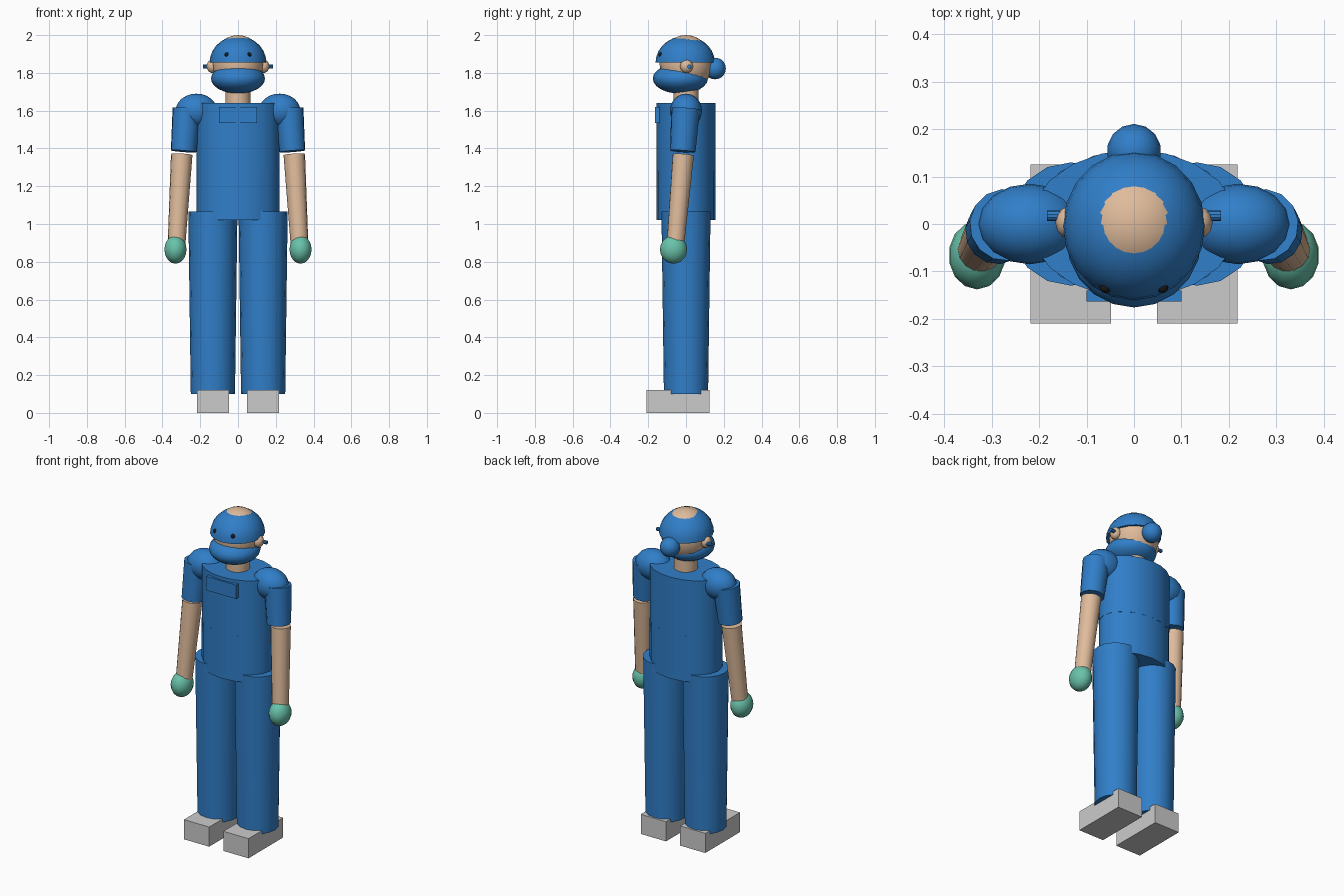
import bpy, bmesh, math
from mathutils import Vector, Matrix

if "Cube" in bpy.data.objects:
    bpy.data.objects.remove(bpy.data.objects["Cube"])


def material(name, rgb):
    m = bpy.data.materials.new(name)
    m.diffuse_color = (*rgb, 1)
    m.use_nodes = True
    m.node_tree.nodes["Principled BSDF"].inputs["Base Color"].default_value = m.diffuse_color
    return m


BLUE = material("scrub_blue", (0.03, 0.21, 0.58))
SKIN = material("skin", (0.74, 0.50, 0.33))
GREEN = material("glove_green", (0.14, 0.54, 0.40))
BLACK = material("black", (0.01, 0.01, 0.012))


def finish(name, bm, mat, smooth=True):
    bmesh.ops.recalc_face_normals(bm, faces=bm.faces)
    me = bpy.data.meshes.new(name)
    bm.to_mesh(me)
    bm.free()
    ob = bpy.data.objects.new(name, me)
    bpy.context.collection.objects.link(ob)
    if mat:
        me.materials.append(mat)
    if smooth:
        bpy.ops.object.select_all(action='DESELECT')
        ob.select_set(True)
        bpy.context.view_layer.objects.active = ob
        bpy.ops.object.shade_smooth_by_angle(angle=math.radians(35))
    return ob


def ellipsoid(name, center, radii, mat, segs=16, rings=12, half=False):
    bm = bmesh.new()
    bmesh.ops.create_uvsphere(bm, u_segments=segs, v_segments=rings, radius=1)
    if half:
        geom = bm.verts[:] + bm.edges[:] + bm.faces[:]
        bmesh.ops.bisect_plane(bm, geom=geom, dist=1e-4, plane_co=(0, 0, 0),
                               plane_no=(0, 0, -1), clear_outer=True)
        bmesh.ops.holes_fill(bm, edges=[e for e in bm.edges if e.is_boundary])
    bmesh.ops.transform(bm, verts=bm.verts,
                        matrix=Matrix.Translation(center) @ Matrix.Diagonal((*radii, 1)))
    return finish(name, bm, mat)


def tube(name, start, end, r_start, r_end, mat, segs=16, depth_scale=1.0):
    """Capped, tapered cylinder between two points."""
    a, b = Vector(start), Vector(end)
    rot = Vector((0, 0, 1)).rotation_difference(b - a).to_matrix().to_4x4()
    bm = bmesh.new()
    bmesh.ops.create_cone(bm, cap_ends=True, segments=segs, radius1=r_start,
                          radius2=r_end, depth=(b - a).length)
    bmesh.ops.transform(bm, verts=bm.verts, matrix=Matrix.Translation((a + b) / 2)
                        @ rot @ Matrix.Diagonal((1, depth_scale, 1, 1)))
    return finish(name, bm, mat)


def box(name, lo, hi, mat=None):
    lo, hi = Vector(lo), Vector(hi)
    bm = bmesh.new()
    bmesh.ops.create_cube(bm, size=1)
    bmesh.ops.transform(bm, verts=bm.verts, matrix=Matrix.Translation((lo + hi) / 2)
                        @ Matrix.Diagonal((*(hi - lo), 1)))
    return finish(name, bm, mat, smooth=False)


# Torso: tunic top over its lower hem, with a chest pocket
tube("tunic_upper", (0, 0, 1.28), (0, 0, 1.64), 0.22, 0.22, BLUE, 20, 0.71)
tube("tunic_lower", (0, 0, 1.02), (0, 0, 1.30), 0.22, 0.22, BLUE, 16, 0.71)
box("chest_pocket", (-0.10, -0.163, 1.535), (0.10, -0.14, 1.62), BLUE)

# Head, surgical mask and cap
tube("neck", (0, 0, 1.60), (0, 0, 1.76), 0.067, 0.067, SKIN)
ellipsoid("head", (0, 0, 1.85), (0.137, 0.14, 0.15), SKIN, 20, 14)
ellipsoid("cap", (0, -0.004, 1.855), (0.15, 0.157, 0.14), BLUE, 20, 14, half=True)
ellipsoid("mask", (0, -0.03, 1.77), (0.143, 0.146, 0.08), BLUE, 20, 12)
ellipsoid("cap_knot", (0, 0.154, 1.823), (0.057, 0.057, 0.057), BLUE, 14, 10)
tube("mask_strap", (-0.184, 0.017, 1.833), (0.184, 0.017, 1.833), 0.011, 0.011, BLUE, 10)

# Paired parts
for side, s in (("left", 1), ("right", -1)):
    ellipsoid(f"{side}_eye", (s * 0.06, -0.134, 1.897), (0.012,) * 3, BLACK, 10, 8)
    ellipsoid(f"{side}_ear", (s * 0.136, 0.003, 1.835), (0.03, 0.034, 0.036), SKIN, 12, 8)
    ellipsoid(f"{side}_shoulder", (s * 0.22, 0, 1.60), (0.11, 0.085, 0.09), BLUE)
    tube(f"{side}_sleeve", (s * 0.271, -0.002, 1.61), (s * 0.288, -0.017, 1.385),
         0.076, 0.068, BLUE, 14)
    tube(f"{side}_forearm", (s * 0.298, -0.014, 1.368), (s * 0.325, -0.055, 0.90),
         0.057, 0.047, SKIN, 14)
    ellipsoid(f"{side}_glove", (s * 0.331, -0.066, 0.865), (0.06, 0.072, 0.075), GREEN, 14, 10)
    tube(f"{side}_trouser_leg", (s * 0.133, 0, 0.10), (s * 0.133, 0, 1.065),
         0.117, 0.130, BLUE, 16)
    x = sorted((s * 0.048, s * 0.218))
    box(f"{side}_shoe", (x[0], -0.21, 0), (x[1], 0.125, 0.12))
